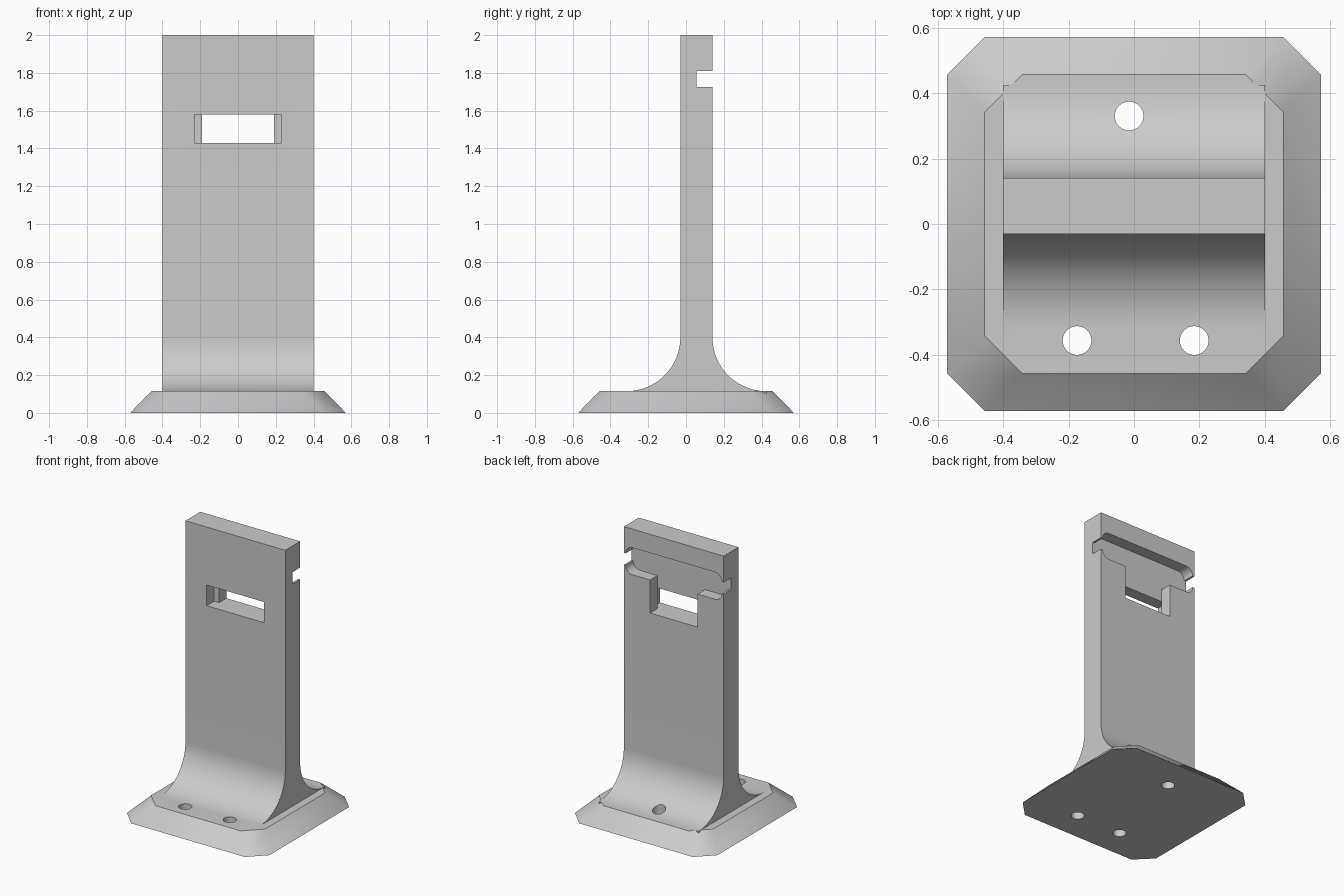
import bpy, bmesh, math
from mathutils import Vector

cube = bpy.data.objects.get("Cube")
if cube:
    bpy.data.objects.remove(cube, do_unlink=True)

grey = bpy.data.materials.new("plain_grey")
grey.use_nodes = True
grey.diffuse_color = (0.6, 0.6, 0.6, 1)
grey.node_tree.nodes["Principled BSDF"].inputs["Base Color"].default_value = (0.6, 0.6, 0.6, 1)


def finish(name, bm):
    bmesh.ops.recalc_face_normals(bm, faces=bm.faces)
    mesh = bpy.data.meshes.new(name)
    bm.to_mesh(mesh)
    bm.free()
    mesh.materials.append(grey)
    obj = bpy.data.objects.new(name, mesh)
    bpy.context.collection.objects.link(obj)
    return obj


def prism(name, profile, direction):
    """Extrude a closed profile of 3D points along a direction."""
    bm = bmesh.new()
    face = bm.faces.new([bm.verts.new(p) for p in profile])
    new = bmesh.ops.extrude_face_region(bm, geom=[face])["geom"]
    bmesh.ops.translate(bm, vec=Vector(direction),
                        verts=[v for v in new if isinstance(v, bmesh.types.BMVert)])
    return finish(name, bm)


def block(name, half_x, y0, y1, z0, z1):
    return prism(name, [(-half_x, y0, z0), (half_x, y0, z0), (half_x, y0, z1), (-half_x, y0, z1)],
                 (0, y1 - y0, 0))


def arc(cx, cy, r, start, end, n):
    return [(cx + r * math.cos(math.radians(start + (end - start) * i / n)),
             cy + r * math.sin(math.radians(start + (end - start) * i / n))) for i in range(n + 1)]


def combine(target, tool, operation):
    mod = target.modifiers.new(tool.name, 'BOOLEAN')
    mod.operation, mod.object, mod.solver = operation, tool, 'EXACT'
    bpy.context.view_layer.objects.active = target
    bpy.ops.object.modifier_apply(modifier=mod.name)
    bpy.data.objects.remove(tool, do_unlink=True)


# Base plate: eight-sided slab with sloped sides
HEIGHT = 0.115


def octagon(half, z):
    a = half - HEIGHT
    return [(half, -a, z), (half, a, z), (a, half, z), (-a, half, z),
            (-half, a, z), (-half, -a, z), (-a, -half, z), (a, -half, z)]


bm = bmesh.new()
low = [bm.verts.new(p) for p in octagon(0.571, 0)]
high = [bm.verts.new(p) for p in octagon(0.457, HEIGHT)]
bm.faces.new(low)
bm.faces.new(high)
for i in range(8):
    j = (i + 1) % 8
    bm.faces.new([low[i], low[j], high[j], high[i]])
stand = finish("stand", bm)

# Upright wall with a concave fillet at each foot
FRONT, BACK, R = -0.03, 0.14, 0.285
z_arc = HEIGHT + R
outline = [(FRONT - R, 0.06)] + arc(FRONT - R, z_arc, R, -90, 0, 24)
outline += [(FRONT, 2), (BACK, 2)] + arc(BACK + R, z_arc, R, 180, 270, 24) + [(BACK + R, 0.06)]
wall = prism("wall", [(-0.4, y, z) for y, z in outline], (0.8, 0, 0))
combine(stand, wall, 'UNION')

# Screw holes
for x, y in ((-0.174, -0.356), (0.184, -0.356), (-0.015, 0.33)):
    hole = prism("hole", [(px, py, -0.1) for px, py in arc(x, y, 0.044, 0, 360, 32)[:-1]], (0, 0, 0.7))
    combine(stand, hole, 'DIFFERENCE')

# Rounded recess in the back, open at both sides through a narrow groove
SEAT, MID = 0.055, 1.767
recess = []
for k, (sx, sz) in enumerate(((1, 1), (-1, 1), (-1, -1), (1, -1))):
    recess += arc(sx * 0.33, MID + sz * 0.043, 0.055, 90 * k, 90 * k + 90, 8)
combine(stand, prism("recess", [(x, SEAT, z) for x, z in recess], (0, 0.2, 0)), 'DIFFERENCE')
combine(stand, block("groove", 0.5, SEAT, 0.3, MID - 0.043, MID + 0.043), 'DIFFERENCE')

# Pocket below the recess and the wider window in the front
combine(stand, block("pocket", 0.19, SEAT, 0.3, 1.43, MID), 'DIFFERENCE')
combine(stand, block("window", 0.23, -0.2, SEAT + 0.001, 1.43, 1.58), 'DIFFERENCE')

# Smooth shading with sharp corners kept
for o in bpy.context.selected_objects:
    o.select_set(False)
stand.select_set(True)
bpy.context.view_layer.objects.active = stand
bpy.ops.object.shade_smooth_by_angle(angle=math.radians(33))
